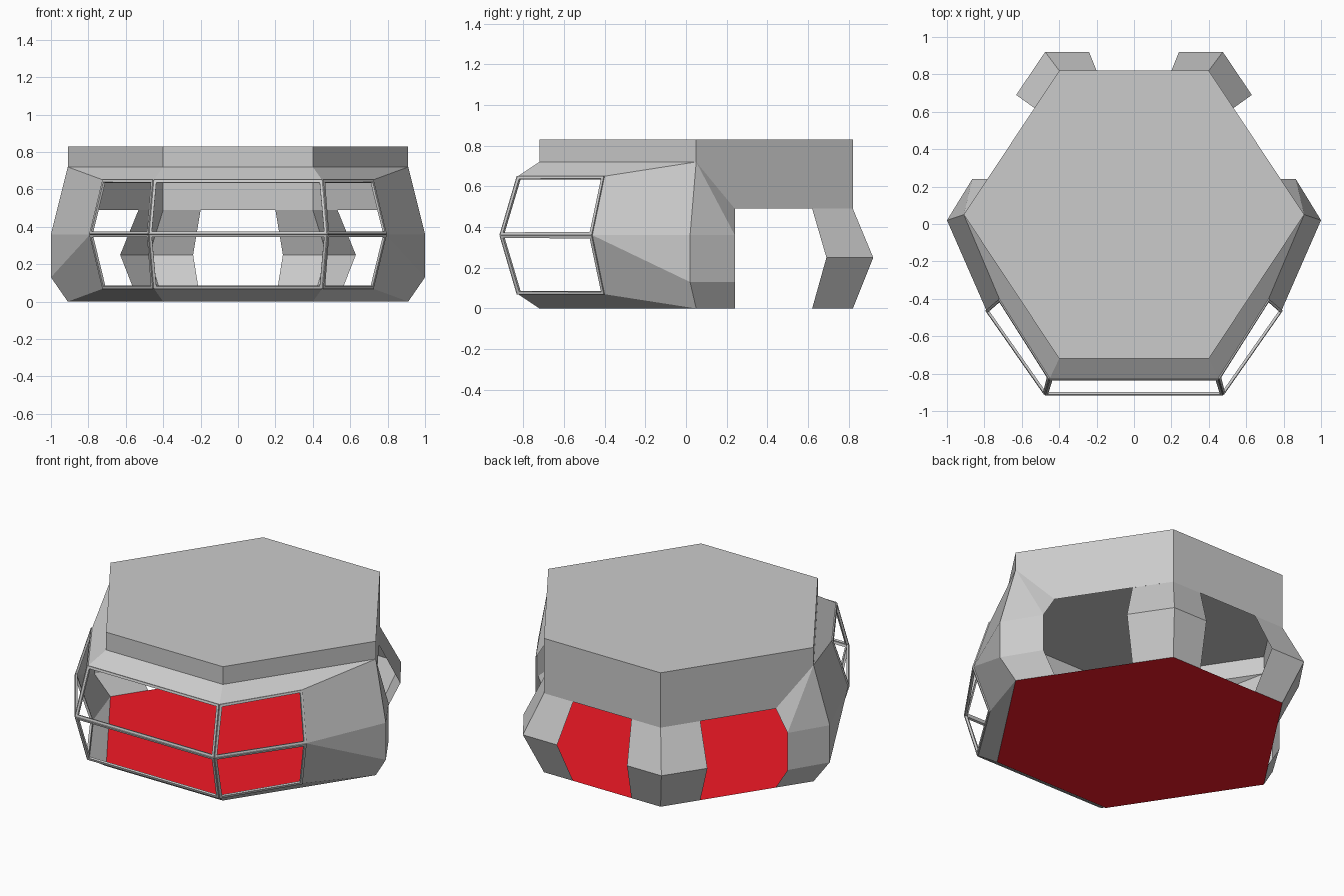
import bpy, bmesh
from mathutils import Vector

if "Cube" in bpy.data.objects:
    bpy.data.objects.remove(bpy.data.objects["Cube"])

CENTRE = Vector((0, 0, 0.4))
ROOF, EAVE, LINTEL, MID, SILL = 0.83, 0.72, 0.49, 0.36, 0.07

# Plan points of the right half of the hexagonal body
FRONT, SIDE, BACK = (0.4, -0.72), (0.91, 0.05), (0.4, 0.82)
JAMB = (0.784, 0.24)


def at(p, z):
    return (p[0], p[1], z)


def flip(p):
    return (-p[0],) + tuple(p[1:])


def make(name, faces, mirror=True, ring=None):
    """Sheet of faces, mirrored over x, facing outward; ring turns each face into a frame."""
    bm = bmesh.new()
    for pts in faces + ([[flip(p) for p in f] for f in faces] if mirror else []):
        f = bm.faces.new([bm.verts.new(p) for p in pts])
        f.normal_update()
        if f.normal.dot(f.calc_center_median() - CENTRE) < 0:
            f.normal_flip()
    if ring:
        panes = bm.faces[:]
        bmesh.ops.inset_individual(bm, faces=panes, thickness=ring, depth=0)
        bmesh.ops.delete(bm, geom=panes, context='FACES_ONLY')
    else:
        bmesh.ops.remove_doubles(bm, verts=bm.verts, dist=1e-4)
    me = bpy.data.meshes.new(name)
    bm.to_mesh(me)
    bm.free()
    ob = bpy.data.objects.new(name, me)
    bpy.context.collection.objects.link(ob)
    return ob


def bands(levels):
    """Quads between successive rows of points."""
    return [[a[i], a[i + 1], b[i + 1], b[i]]
            for a, b in zip(levels, levels[1:]) for i in range(len(a) - 1)]


def hexagon(z):
    half = [at(p, z) for p in (FRONT, SIDE, BACK)]
    return half + [flip(p) for p in reversed(half)]


# Roof and red floor
make("roof", [hexagon(ROOF)], mirror=False)
floor = make("floor", [hexagon(0)], mirror=False)
red = bpy.data.materials.new("red_floor")
red.diffuse_color = (0.9, 0.01, 0.02, 1)
red.use_nodes = True
red.node_tree.nodes["Principled BSDF"].inputs["Base Color"].default_value = red.diffuse_color
floor.data.materials.append(red)

# Upright roof band, front
make("front_fascia", [[at(FRONT, EAVE), at(SIDE, EAVE), at(SIDE, ROOF), at(FRONT, ROOF)]])
make("front_fascia_centre", [[at(FRONT, EAVE), at(FRONT, ROOF),
                              flip(at(FRONT, ROOF)), flip(at(FRONT, EAVE))]], mirror=False)

# Deep upper wall, back
make("back_wall", [[at(SIDE, ROOF), at(SIDE, EAVE), at(JAMB, LINTEL),
                    at(BACK, LINTEL), at(BACK, ROOF)]])
make("back_wall_centre", [[at(BACK, LINTEL), at(BACK, ROOF),
                           flip(at(BACK, ROOF)), flip(at(BACK, LINTEL))]], mirror=False)

# Window corners: mid level bulges outward
corner, edge = (0.45, -0.825), (0.72, -0.40)
corner_mid, edge_mid = (0.475, -0.91), (0.79, -0.46)
HEAD = 0.65

# Sloping strips above and below the windows
for name, z_body, z_win in (("window_hood", EAVE, HEAD), ("window_apron", 0, SILL)):
    make(name, [[at(FRONT, z_body), at(corner, z_win), at(edge, z_win), at(SIDE, z_body)]])
    make(name + "_centre", [[at(FRONT, z_body), at(corner, z_win),
                             flip(at(corner, z_win)), flip(at(FRONT, z_body))]], mirror=False)

# Faceted side walls
knee_hi, knee_lo = (1.0, 0.02, MID), (1.0, 0.02, 0.13)
rear_hi, rear_lo = (0.865, 0.24, MID), (0.865, 0.24, 0.13)
make("side_wall", [
    [at(edge, HEAD), at(SIDE, EAVE), knee_hi, at(edge_mid, MID)],
    [at(edge_mid, MID), knee_hi, knee_lo],
    [at(edge_mid, MID), knee_lo, at(SIDE, 0), at(edge, SILL)],
    [at(SIDE, EAVE), at(JAMB, LINTEL), rear_hi],
    [at(SIDE, EAVE), rear_hi, knee_hi],
    [knee_hi, rear_hi, rear_lo, knee_lo],
    [knee_lo, rear_lo, at(JAMB, 0), at(SIDE, 0)],
])

# Bent pillars at the back corners
pillar = [(0.2, 0.82), BACK, (0.532, 0.62)]
pillar_mid = [(0.24, 0.92), (0.475, 0.92), (0.63, 0.69)]
make("back_pillar", bands([[at(p, LINTEL) for p in pillar],
                           [at(p, 0.25) for p in pillar_mid],
                           [at(p, 0) for p in pillar]]))

# Open window frames, two rows
for row, z in (("upper", HEAD), ("lower", SILL)):
    side = [[at(corner, z), at(edge, z), at(edge_mid, MID), at(corner_mid, MID)]]
    front = [[at(corner, z), at(corner_mid, MID),
              flip(at(corner_mid, MID)), flip(at(corner, z))]]
    for ob in (make(row + "_side_window_frames", side, ring=0.02),
               make(row + "_front_window_frame", front, mirror=False, ring=0.02)):
        mod = ob.modifiers.new("thickness", 'SOLIDIFY')
        mod.thickness = 0.014
        mod.offset = 0
